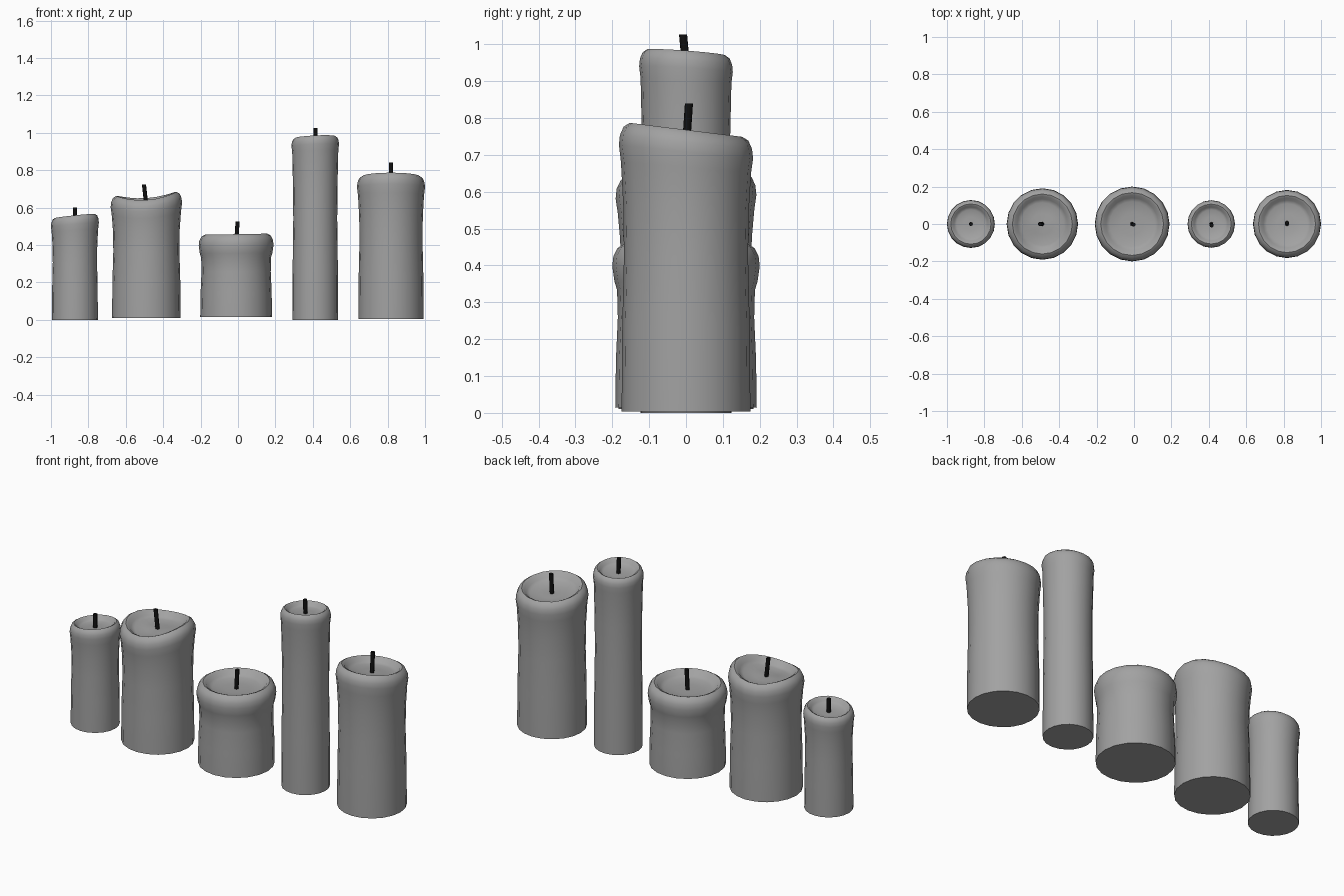
import bpy
import bmesh
from math import cos, sin, pi
from mathutils import Vector

SIDES = 20

cube = bpy.data.objects.get("Cube")
if cube:
    bpy.data.objects.remove(cube, do_unlink=True)


def make_material(name, value):
    mat = bpy.data.materials.new(name)
    mat.use_nodes = True
    colour = (value, value, value, 1)
    mat.diffuse_color = colour
    mat.node_tree.nodes["Principled BSDF"].inputs["Base Color"].default_value = colour
    return mat


wax = make_material("grey wax", 0.36)
char = make_material("black wick", 0.005)


def loft(name, rings, mat):
    """Skin closed rings of points, cap both ends, smooth all but hard edges."""
    bm = bmesh.new()
    loops = [[bm.verts.new(p) for p in ring] for ring in rings]
    n = len(loops[0])
    for low, high in zip(loops, loops[1:]):
        for i in range(n):
            j = (i + 1) % n
            bm.faces.new((low[i], low[j], high[j], high[i]))
    bm.faces.new(loops[0][::-1])
    bm.faces.new(loops[-1])
    bm.normal_update()
    for face in bm.faces:
        face.smooth = True
    for edge in bm.edges:
        edge.smooth = edge.calc_face_angle(0) < 0.8
    mesh = bpy.data.meshes.new(name)
    bm.to_mesh(mesh)
    bm.free()
    mesh.materials.append(mat)
    obj = bpy.data.objects.new(name, mesh)
    bpy.context.collection.objects.link(obj)


def candle(name, x, r, base, top, tilt, wick_top, lean):
    """tilt = rim rise towards +x, towards +y, and a saddle amount."""
    d = min(0.06, r * 0.36)          # depth of the rounded shoulder
    body = top - base
    # radius factor, height, share of the rim tilt
    profile = [
        (0.96, base, 0),
        (0.95, base + body * 0.3, 0),
        (0.925, base + body * 0.55, 0),
        (0.935, base + body * 0.72, 0.4),
        (0.97, top - d * 1.7, 0.8),
        (1.0, top - d, 1),
        (0.985, top - d * 0.55, 1),
        (0.93, top - d * 0.18, 1),
        (0.84, top, 1),
        (0.77, top - d * 0.1, 1),
        (0.70, top - d * 0.4, 0.9),
        (0.60, top - d * 0.55, 0.7),
        (0.30, top - d * 0.62, 0.3),
        (0.06, top - d * 0.64, 0),
    ]
    rings = []
    for f, z, share in profile:
        ring = []
        for i in range(SIDES):
            a = 2 * pi * i / SIDES
            rise = tilt[0] * cos(a) + tilt[1] * sin(a) + tilt[2] * cos(2 * a)
            ring.append((x + r * f * cos(a), r * f * sin(a), z + share * rise))
        rings.append(ring)
    loft(name, rings, wax)

    # Leaning wick standing in the melted pool
    low = Vector((x, 0, top - d * 0.64 - 0.01))
    high = Vector((x + lean[0], lean[1], wick_top))
    wick_rings = [[c + Vector((0.011 * cos(k * pi / 4), 0.011 * sin(k * pi / 4), 0))
                   for k in range(8)] for c in (low, high)]
    loft(name + "_wick", wick_rings, char)


# Row of candles from the model's right to its left
candle("small_candle", -0.872, 0.128, 0, 0.555, (0.011, -0.004, 0), 0.60, (0, 0))
candle("wavy_candle", -0.49, 0.191, 0.01, 0.66, (0.011, 0.005, 0.014), 0.725, (-0.013, 0))
candle("short_candle", -0.01, 0.2, 0.014, 0.458, (0.003, 0, 0), 0.527, (0.008, -0.003))
candle("tall_candle", 0.413, 0.127, 0, 0.978, (0.005, -0.008, 0), 1.027, (0.002, -0.008))
candle("large_candle", 0.818, 0.182, 0.004, 0.768, (0, -0.019, 0), 0.84, (0, 0.008))
